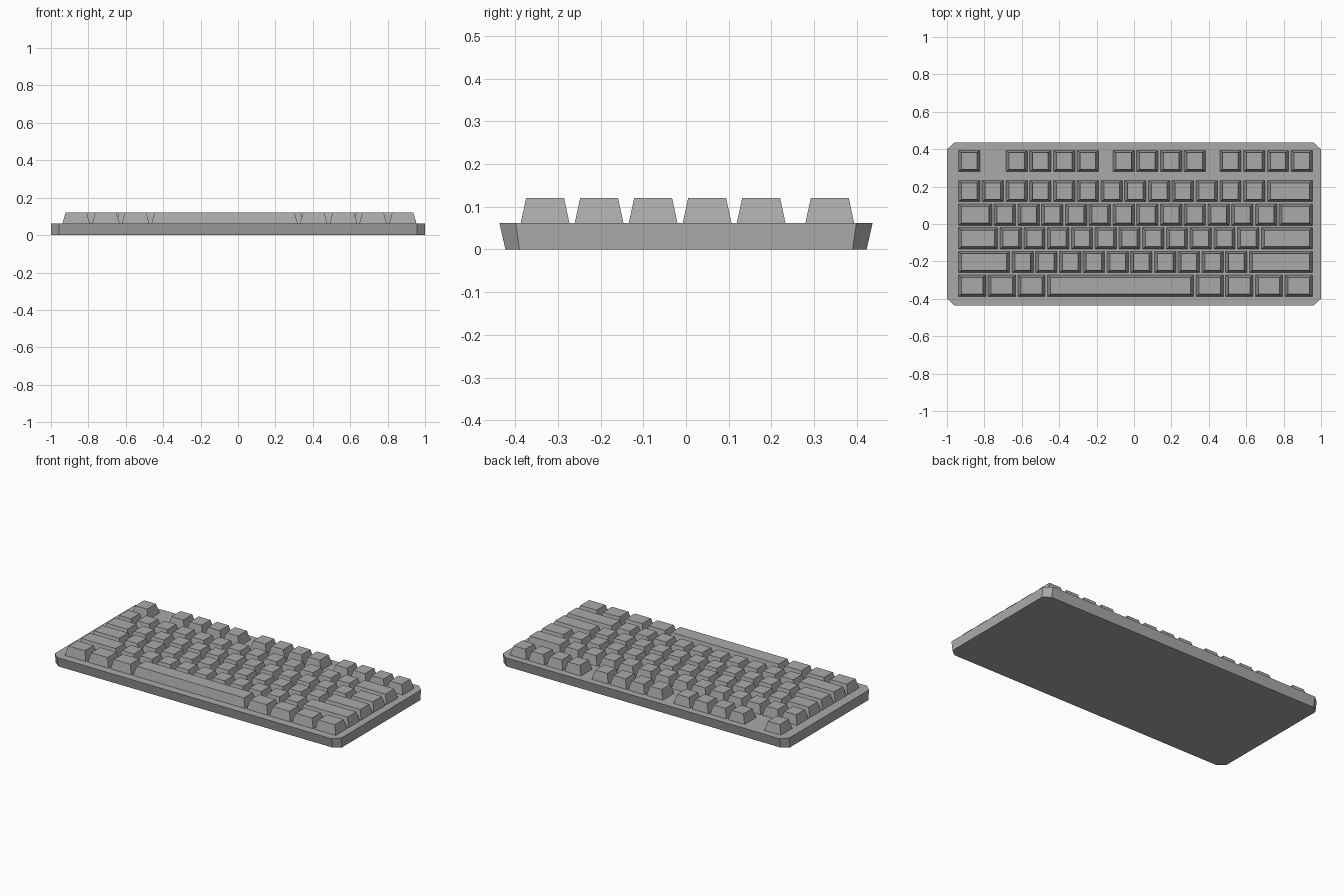
import bpy, bmesh

cube = bpy.data.objects.get("Cube")
if cube:
    bpy.data.objects.remove(cube, do_unlink=True)

# Single plastic colour
plastic = bpy.data.materials.new("grey_plastic")
plastic.use_nodes = True
grey = (0.4, 0.4, 0.4, 1)
plastic.diffuse_color = grey
plastic.node_tree.nodes["Principled BSDF"].inputs["Base Color"].default_value = grey

CASE_TOP, KEY_TOP = 0.062, 0.12
PITCH_X, PITCH_Y, GAP = 0.127, 0.1265, 0.0125
LEFT, FRONT = -0.9385, -0.387


def loft(name, bottom, top, z0, z1):
    """Closed solid between two matching outlines."""
    bm = bmesh.new()
    low = [bm.verts.new((x, y, z0)) for x, y in bottom]
    high = [bm.verts.new((x, y, z1)) for x, y in top]
    bm.faces.new(low[::-1])
    bm.faces.new(high)
    n = len(low)
    for i in range(n):
        j = (i + 1) % n
        bm.faces.new((low[i], low[j], high[j], high[i]))
    mesh = bpy.data.meshes.new(name)
    bm.to_mesh(mesh)
    bm.free()
    mesh.materials.append(plastic)
    obj = bpy.data.objects.new(name, mesh)
    bpy.context.collection.objects.link(obj)


def rect(x0, x1, y0, y1):
    return [(x0, y0), (x1, y0), (x1, y1), (x0, y1)]


def chamfered(w, d, cx, cy):
    return [(-w + cx, -d), (w - cx, -d), (w, -d + cy), (w, d - cy),
            (w - cx, d), (-w + cx, d), (-w, d - cy), (-w, -d + cy)]


# Case with cut corners, its front and back leaning inwards to the base
loft("case", chamfered(1, 0.423, 0.042, 0.033),
     chamfered(1, 0.437, 0.042, 0.038), 0, CASE_TOP)

# Rows of keys: name, row position, then key widths (negative is a space)
rows = [
    ("bottom", 0, [1.25] * 3 + [6.25] + [1.25] * 4),
    ("shift", 1, [2.25] + [1] * 10 + [2.75]),
    ("home", 2, [1.75] + [1] * 11 + [2.25]),
    ("upper", 3, [1.5] + [1] * 12 + [1.5]),
    ("number", 4, [1] * 13 + [2]),
    ("function", 5.27, [1, -1] + [1] * 4 + [-0.5] + [1] * 4 + [-0.5] + [1] * 4),
]
for row, pos, widths in rows:
    col = 0
    y0 = FRONT + pos * PITCH_Y
    y1 = y0 + PITCH_Y - GAP
    for i, width in enumerate(widths):
        if width > 0:
            x0 = LEFT + col * PITCH_X
            x1 = x0 + width * PITCH_X - GAP
            name = "space_bar" if width > 6 else f"{row}_key_{i + 1}"
            loft(name, rect(x0, x1, y0, y1),
                 rect(x0 + 0.016, x1 - 0.016, y0 + 0.0125, y1 - 0.0125),
                 CASE_TOP, KEY_TOP)
        col += abs(width)
